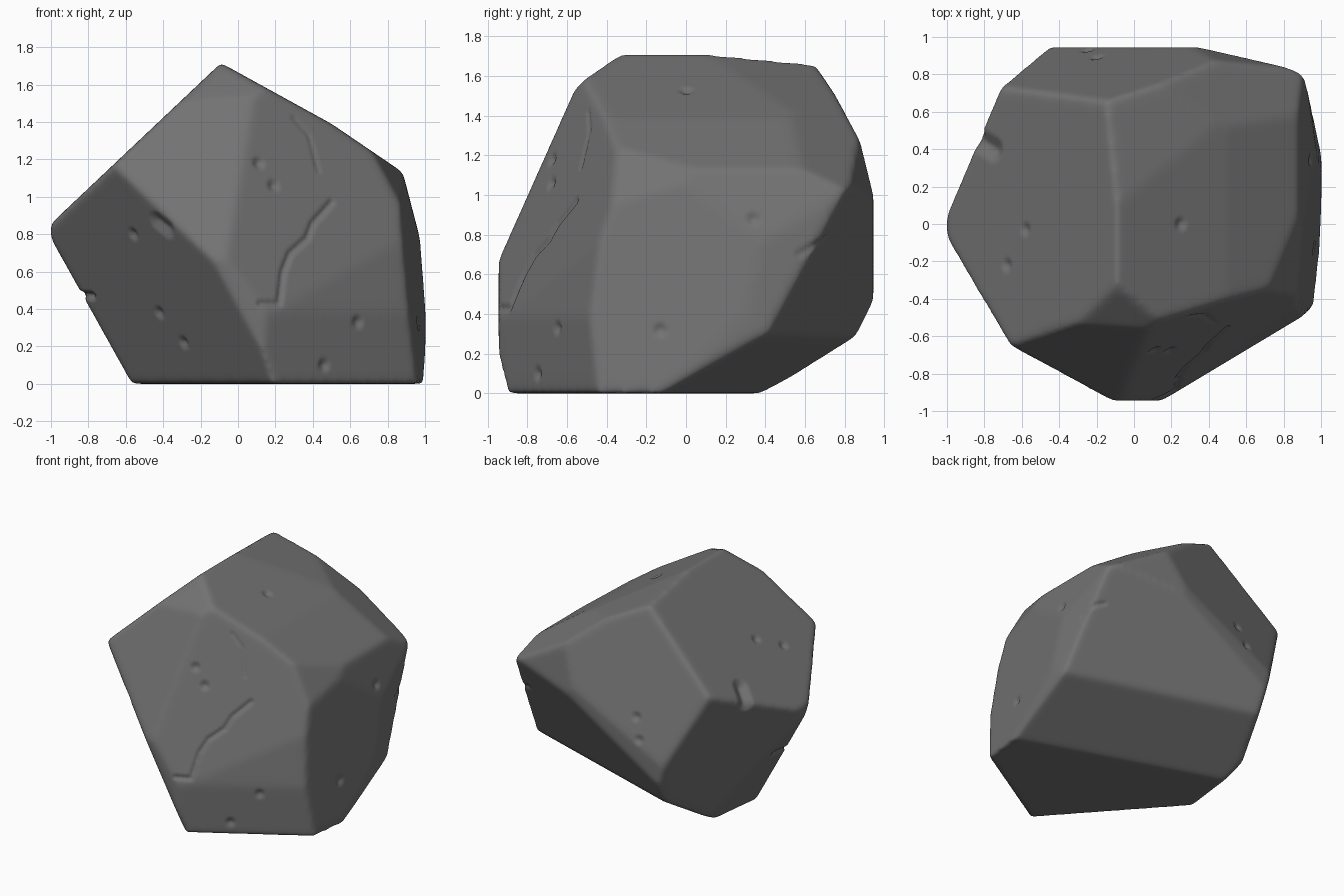
import bpy, bmesh
from mathutils import Vector

if "Cube" in bpy.data.objects:
    bpy.data.objects.remove(bpy.data.objects["Cube"], do_unlink=True)

# Stone colour
stone = bpy.data.materials.new("dark_grey_stone")
stone.use_nodes = True
colour = (0.17, 0.17, 0.17, 1)
stone.diffuse_color = colour
bsdf = stone.node_tree.nodes["Principled BSDF"]
bsdf.inputs["Base Color"].default_value = colour
bsdf.inputs["Roughness"].default_value = 0.9

# Chisel planes: outward normal and the offset along it
FACETS = [
    ((-.69, 0, .73), 1.315),       # left roof
    ((.55, 0, 1), 1.665),          # right roof
    ((.68, 0, 1), 1.73),           # right roof, lower edge
    ((.437, .14, 1), 1.69),        # rear of the ridge
    ((.62, .4, 1), 1.91),          # back right roof
    ((-.1, -.65, .76), 1.525),     # front roof chamfer
    ((-.1, -1, .463), 1.265),      # upper front
    ((.5, -1, .36), 1.155),        # front right
    ((.6, -1, .18), 1.105),        # front right, soft middle
    ((.6, -1, -.04), 1.02),        # lower front right
    ((1, -.255, .567), 1.51),      # front right top corner
    ((.99, -.11, .1), 1),          # right side
    ((1, 0, .26), 1.175),          # right side, upper edge
    ((1, .12, .05), 1.06),         # right side, rear
    ((.32, 1, -.5), .585),         # back right corner
    ((-.17, 1, .32), 1.215),       # upper back
    ((.2, 1, .16), 1.17),          # upper back, right edge
    ((.316, .95, -1.7), .2),       # back underside
    ((-1, .53, -.265), .805),      # back left
    ((-1, .12, -.56), .565),       # left underside
    ((-1, -.89, -.543), .615),     # front left underside
]

bm = bmesh.new()
bmesh.ops.create_cube(bm, size=2)
for v in bm.verts:
    v.co.x *= 1.003
    v.co.y *= .945
    v.co.z = (v.co.z + 1) * .858
for normal, offset in FACETS:
    n = Vector(normal)
    bmesh.ops.bisect_plane(bm, geom=bm.verts[:] + bm.edges[:] + bm.faces[:],
                           plane_co=n * offset / n.length_squared,
                           plane_no=n, clear_outer=True)
    bmesh.ops.holes_fill(bm, edges=[e for e in bm.edges if e.is_boundary])
bmesh.ops.recalc_face_normals(bm, faces=bm.faces[:])
mesh = bpy.data.meshes.new("boulder")
bm.to_mesh(mesh)
bm.free()
rock = bpy.data.objects.new("boulder", mesh)
bpy.context.collection.objects.link(rock)
bpy.context.view_layer.objects.active = rock
rock.select_set(True)

# Weathered edges
remesh = rock.modifiers.new("remesh", "REMESH")
remesh.mode = "VOXEL"
remesh.voxel_size = .015
soften = rock.modifiers.new("soften", "SMOOTH")
soften.factor = .5
soften.iterations = 28
for name in ("remesh", "soften"):
    bpy.ops.object.modifier_apply(modifier=name)
mesh = rock.data

VIEWS = {
    "front": (lambda a, b: Vector((a, -3, b)), Vector((0, 1, 0))),
    "right": (lambda a, b: Vector((3, a, b)), Vector((-1, 0, 0))),
    "back": (lambda a, b: Vector((a, 3, b)), Vector((0, -1, 0))),
    "left": (lambda a, b: Vector((-3, a, b)), Vector((1, 0, 0))),
    "top": (lambda a, b: Vector((a, b, 3)), Vector((0, 0, -1))),
}


def on_surface(side, a, b):
    start, ray = VIEWS[side]
    hit, co, normal, _ = rock.ray_cast(start(a, b), ray)
    return (co.copy(), normal.copy()) if hit else None


def carve(spots, radius, depth):
    """Push the surface inward around each spot, once per vertex."""
    push = {}
    for co, normal in spots:
        for v in mesh.vertices:
            near = 1 - (v.co - co).length / radius
            if near > 0 and near > push.get(v.index, (0,))[0]:
                push[v.index] = (near, normal)
    for i, (near, normal) in push.items():
        mesh.vertices[i].co -= normal * depth * near


# Small pits
PITS = {
    "front": [(.11, 1.18), (.19, 1.06), (-.56, .8), (-.42, .38), (-.29, .22),
              (.64, .33), (.46, .1)],
    "right": [(.34, .88), (-.13, .32)],
    "top": [(-.58, -.03), (-.68, -.22), (.25, 0)],
    "back": [(-.2, .9), (-.25, .75)],
}
pits = [on_surface(side, *p) for side, points in PITS.items() for p in points]
carve([p for p in pits if p], .04, .02)

# Cracks and chipped notches: view, radius, depth, path
CRACKS = [
    ("front", .025, .016, [(.12, .43), (.22, .43), (.24, .6), (.28, .7), (.37, .78),
                           (.4, .86), (.5, .97)]),
    ("front", .02, .008, [(.3, 1.42), (.38, 1.33), (.43, 1.14)]),
    ("front", .06, .025, [(-.43, .87), (-.38, .83)]),
    ("left", .03, .025, [(-.1, .47), (.1, .48)]),
    ("right", .025, .012, [(.57, .7), (.7, .78)]),
    ("top", .07, .035, [(-.83, .45), (-.75, .4)]),
]
STEPS = 14
for side, radius, depth, path in CRACKS:
    spots = []
    for (a0, b0), (a1, b1) in zip(path, path[1:]):
        for k in range(STEPS + 1):
            t = k / STEPS
            spots.append(on_surface(side, a0 + (a1 - a0) * t, b0 + (b1 - b0) * t))
    carve([s for s in spots if s], radius, depth)

mesh.update()
mesh.materials.clear()
mesh.materials.append(stone)
bpy.ops.object.shade_smooth()
